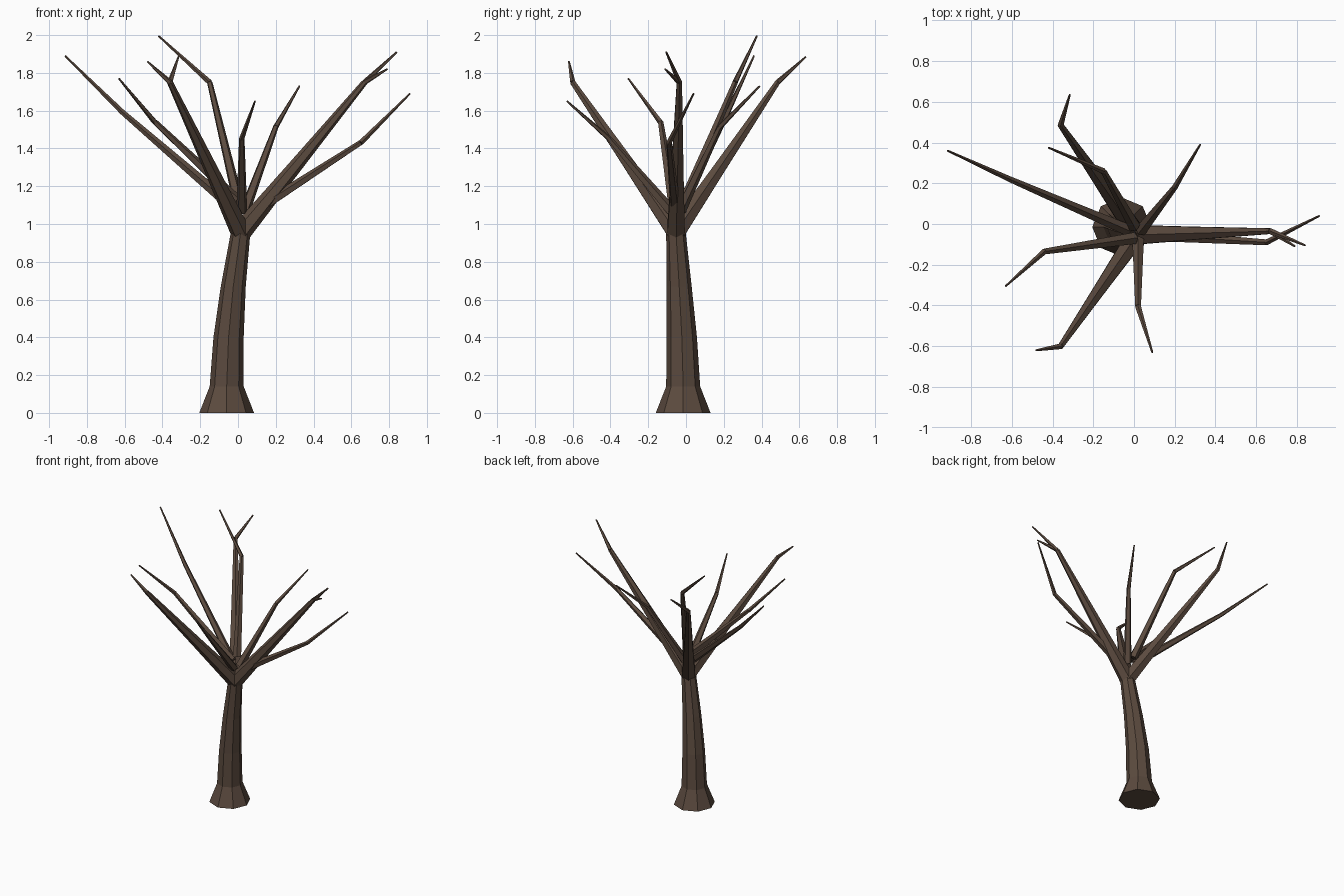
import bpy, bmesh, math
from mathutils import Vector, Matrix

if "Cube" in bpy.data.objects:
    bpy.data.objects.remove(bpy.data.objects["Cube"])

bark = bpy.data.materials.new("dark brown bark")
bark.diffuse_color = (0.105, 0.069, 0.049, 1)
bark.use_nodes = True
bark.node_tree.nodes["Principled BSDF"].inputs["Base Color"].default_value = bark.diffuse_color


def finish(bm, name):
    bmesh.ops.recalc_face_normals(bm, faces=bm.faces)
    me = bpy.data.meshes.new(name)
    bm.to_mesh(me)
    bm.free()
    me.materials.append(bark)
    bpy.context.collection.objects.link(bpy.data.objects.new(name, me))


def limb(name, points, sides):
    """Chain of tapered segments; points are (x, y, z, radius)."""
    bm = bmesh.new()
    for a, b in zip(points, points[1:]):
        p, q = Vector(a[:3]), Vector(b[:3])
        rot = (q - p).to_track_quat('Z', 'Y').to_matrix().to_4x4()
        bmesh.ops.create_cone(bm, cap_ends=True, segments=sides, radius1=a[3], radius2=b[3],
                              depth=(q - p).length, matrix=Matrix.Translation((p + q) / 2) @ rot)
    finish(bm, name)


# Trunk: octagonal rings that flare at the root and lean to the right
bm = bmesh.new()
rings = []
for x, y, z, r in [(-0.06, -0.015, 0, 0.145), (-0.06, -0.015, 0.14, 0.09), (-0.05, -0.022, 0.4, 0.08),
                   (-0.025, -0.036, 0.67, 0.066), (0.013, -0.053, 0.95, 0.052)]:
    rings.append([bm.verts.new((x + r * math.cos(k * math.pi / 4), y + r * math.sin(k * math.pi / 4), z))
                  for k in range(8)])
for lo, hi in zip(rings, rings[1:]):
    for k in range(8):
        bm.faces.new((lo[k], lo[(k + 1) % 8], hi[(k + 1) % 8], hi[k]))
bm.faces.new(rings[0])
bm.faces.new(rings[-1])
finish(bm, "trunk")

# Main boughs: thick at the fork, with twigs at the end
fork = Vector((0.015, -0.053, 0.955))
boughs = {
    "right": ((0.67, -0.035, 1.75), [(0.84, -0.105, 1.91), (0.79, -0.11, 1.82)]),
    "back_left": ((-0.36, 0.485, 1.75), [(-0.315, 0.635, 1.885)]),
    "front_left": ((-0.36, -0.6, 1.75), [(-0.48, -0.62, 1.86)]),
}
for name, (end, twigs) in boughs.items():
    mid = fork.lerp(Vector(end), 0.42)
    limb(name + "_bough", [(*fork, 0.054), (*mid, 0.037), (*end, 0.016)], 6)
    for i, tip in enumerate(twigs):
        limb(f"{name}_twig_{i + 1}", [(*end, 0.015), (*tip, 0.005)], 5)

# Side branches: start, knee, tip
branches = {
    "long_left": ((-0.03, -0.03, 1.09), (-0.61, 0.22, 1.59), (-0.915, 0.36, 1.89)),
    "tall_back": ((0.0, -0.01, 1.12), (-0.15, 0.26, 1.75), (-0.42, 0.375, 1.995)),
    "low_left": ((0.0, -0.07, 1.12), (-0.44, -0.135, 1.54), (-0.63, -0.305, 1.77)),
    "front": ((0.02, -0.08, 1.07), (0.02, -0.405, 1.45), (0.09, -0.63, 1.65)),
    "back_right": ((0.035, -0.03, 1.07), (0.2, 0.18, 1.515), (0.325, 0.39, 1.73)),
    "low_right": ((0.08, -0.055, 1.06), (0.65, -0.09, 1.43), (0.91, 0.04, 1.69)),
}
for name, (start, knee, tip) in branches.items():
    limb(name + "_branch", [(*start, 0.03), (*knee, 0.015), (*tip, 0.005)], 5)
